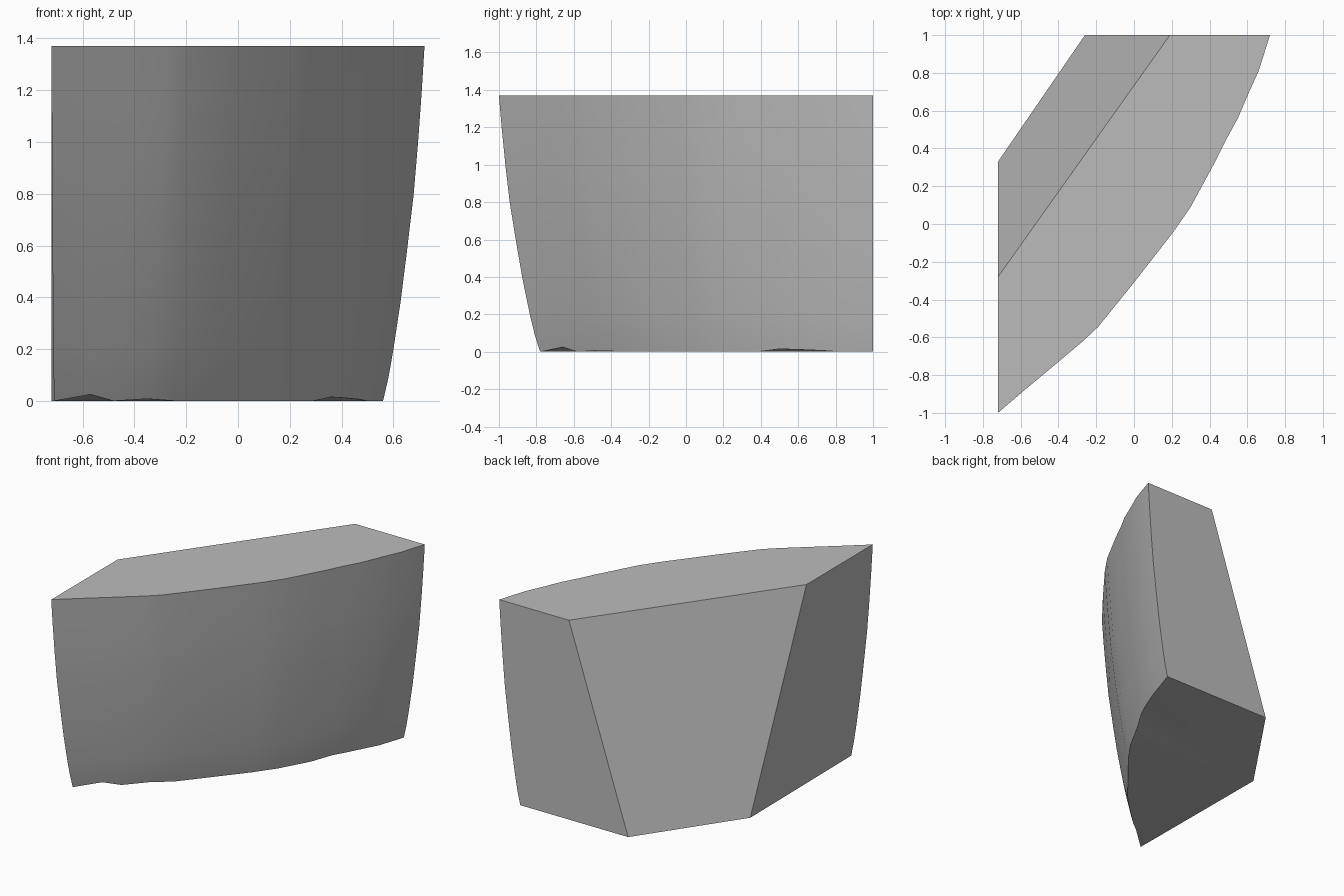
import bpy, bmesh, math

cube = bpy.data.objects.get("Cube")
if cube:
    bpy.data.objects.remove(cube, do_unlink=True)

HEIGHT = 1.37

# Outer wall: upper rim (x, y) paired with the chipped lower rim (x, y, z)
rim = [
    ((-.72, -1), (-.71, -.78, 0)),
    ((-.58, -.88), (-.57, -.66, .025)),
    ((-.43, -.755), (-.48, -.58, 0)),
    ((-.27, -.62), (-.35, -.46, .008)),
    ((-.19, -.545), (-.24, -.35, 0)),
    ((0, -.31), (-.1, -.18, 0)),
    ((.21, -.04), (.08, .04, 0)),
    ((.3, .09), (.18, .18, 0)),
    ((.43, .33), (.29, .38, 0)),
    ((.49, .45), (.36, .5, .015)),
    ((.55, .56), (.41, .6, .012)),
    ((.61, .7), (.47, .74, .006)),
    ((.66, .81), (.5, .82, 0)),
    ((.72, 1), (.56, 1, 0)),
]
# Bulging wall section: height and how far towards the lower rim
section = [(0, 1), (.09, .87), (.19, .76), (.38, .58), (.57, .43),
           (.8, .26), (1, .155), (1.2, .065), (HEIGHT, 0)]

grey = bpy.data.materials.new("stone grey")
grey.use_nodes = True
color = (.5, .5, .5, 1)
grey.diffuse_color = color
grey.node_tree.nodes["Principled BSDF"].inputs["Base Color"].default_value = color

bm = bmesh.new()
rows = []
for z, t in section:
    row = []
    for (tx, ty), (bx, by, bz) in rim:
        row.append(bm.verts.new((tx + (bx - tx) * t, ty + (by - ty) * t,
                                 z + bz * (1 - z / HEIGHT))))
    rows.append(row)

# Curved front wall
for low, high in zip(rows, rows[1:]):
    for i in range(len(rim) - 1):
        bm.faces.new((low[i], low[i + 1], high[i + 1], high[i]))

# Straight back corners, leaning outwards towards the base
top_a, top_b = (bm.verts.new((x, y, HEIGHT)) for x, y in ((-.72, -.28), (.19, 1)))
low_a, low_b = (bm.verts.new((x, y, 0)) for x, y in ((-.72, .33), (-.26, 1)))

bm.faces.new((low_b, low_a, top_a, top_b))                             # slanted back
bm.faces.new([low_a] + [r[0] for r in rows] + [top_a])                 # one end
bm.faces.new([low_b, top_b] + [r[-1] for r in reversed(rows)])         # other end
bm.faces.new(rows[-1] + [top_b, top_a])                                # top

# Underside fans out from one back corner to follow the chipped rim
for a, b in zip(rows[0] + [low_b], rows[0][1:] + [low_b]):
    if a is not b:
        bm.faces.new((low_a, b, a))
bmesh.ops.recalc_face_normals(bm, faces=bm.faces)

mesh = bpy.data.meshes.new("stone_block")
bm.to_mesh(mesh)
bm.free()
mesh.materials.append(grey)
block = bpy.data.objects.new("stone_block", mesh)
bpy.context.collection.objects.link(block)
bpy.ops.object.select_all(action="DESELECT")
block.select_set(True)
bpy.context.view_layer.objects.active = block
bpy.ops.object.shade_smooth_by_angle(angle=math.radians(30))
